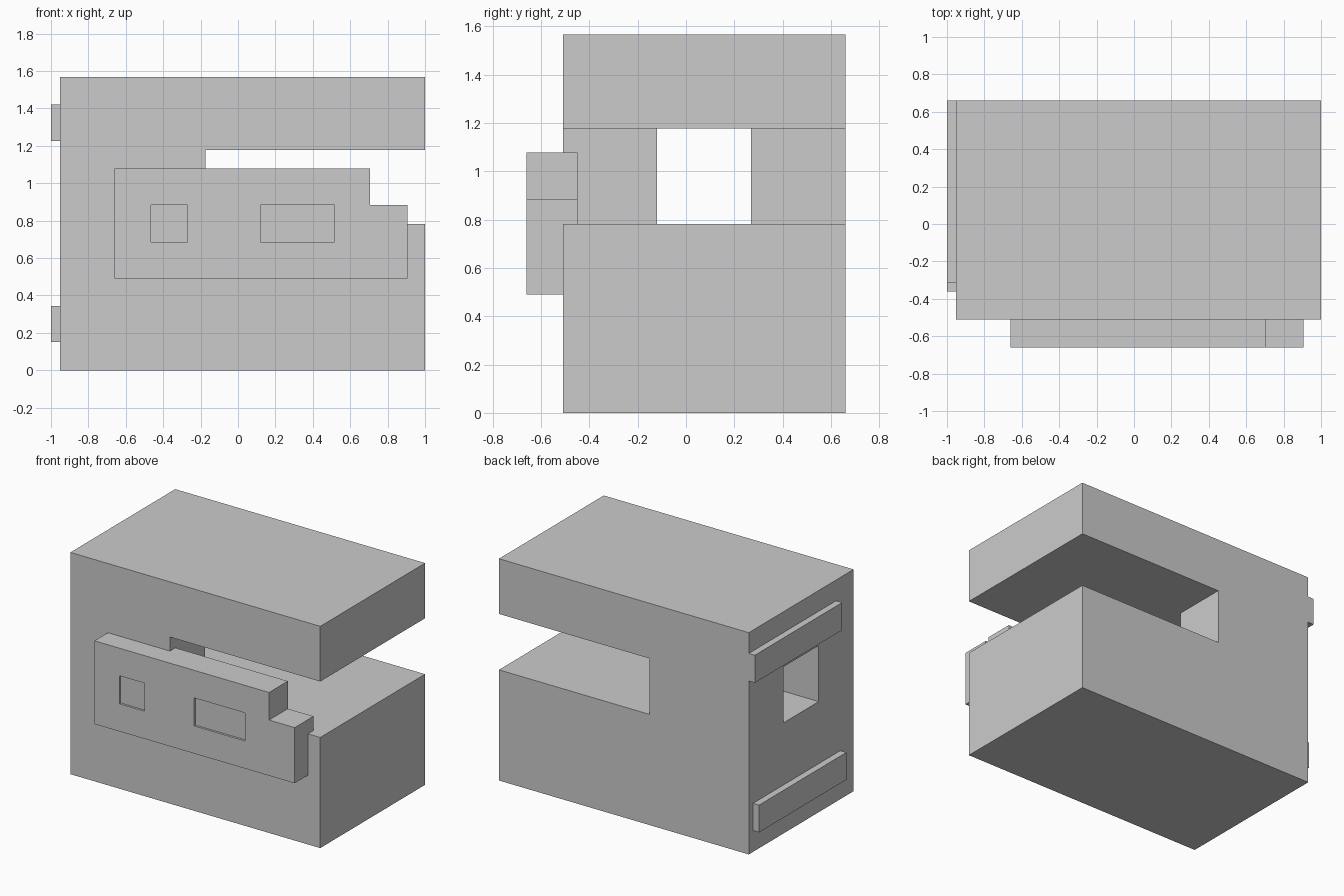
import bpy
import bmesh
from mathutils import Vector

default = bpy.data.objects.get("Cube")
if default:
    bpy.data.objects.remove(default, do_unlink=True)

grey = bpy.data.materials.new("plain grey")
grey.use_nodes = True
grey.diffuse_color = (0.6, 0.6, 0.6, 1)
grey.node_tree.nodes["Principled BSDF"].inputs["Base Color"].default_value = (0.6, 0.6, 0.6, 1)


def prism(name, outline, offset):
    """Extrude a flat outline of 3D points along an offset."""
    bm = bmesh.new()
    face = bm.faces.new([bm.verts.new(p) for p in outline])
    extruded = bmesh.ops.extrude_face_region(bm, geom=[face], use_keep_orig=True)["geom"]
    moved = [g for g in extruded if isinstance(g, bmesh.types.BMVert)]
    bmesh.ops.translate(bm, verts=moved, vec=Vector(offset))
    bmesh.ops.recalc_face_normals(bm, faces=bm.faces)
    mesh = bpy.data.meshes.new(name)
    bm.to_mesh(mesh)
    bm.free()
    mesh.materials.append(grey)
    obj = bpy.data.objects.new(name, mesh)
    bpy.context.collection.objects.link(obj)
    return obj


def box(name, x0, x1, y0, y1, z0, z1):
    outline = [(x0, y0, z0), (x1, y0, z0), (x1, y1, z0), (x0, y1, z0)]
    return prism(name, outline, (0, 0, z1 - z0))


def cut(target, cutter):
    """Subtract the cutter, then discard it."""
    cutter.hide_render = True
    mod = target.modifiers.new("cut", "BOOLEAN")
    mod.operation = "DIFFERENCE"
    mod.solver = "EXACT"
    mod.object = cutter
    bpy.context.view_layer.objects.active = target
    bpy.ops.object.modifier_apply(modifier=mod.name)
    bpy.data.objects.remove(cutter, do_unlink=True)


# Main body: block with an open slot that narrows to a window in the end wall
body = box("main_body", -0.953, 1, -0.51, 0.66, 0, 1.567)
slot = [(-0.175, -0.8), (1.2, -0.8), (1.2, 0.9), (-0.175, 0.9),
        (-0.175, 0.27), (-1.2, 0.27), (-1.2, -0.12), (-0.175, -0.12)]
cut(body, prism("slot_cutter", [(x, y, 0.782) for x, y in slot], (0, 0, 0.395)))

# Front panel: stepped plate with two shallow recesses
panel_outline = [(-0.66, 0.49), (0.905, 0.49), (0.905, 0.883),
                 (0.705, 0.883), (0.705, 1.078), (-0.66, 1.078)]
panel = prism("front_panel", [(x, -0.66, z) for x, z in panel_outline], (0, 0.21, 0))
for x0, x1 in ((-0.465, -0.27), (0.12, 0.515)):
    cut(panel, box("recess_cutter", x0, x1, -0.8, -0.645, 0.685, 0.883))

# Side rails on the end wall
box("upper_side_rail", -1, -0.95, -0.315, 0.66, 1.225, 1.42)
box("lower_side_rail", -1, -0.95, -0.362, 0.612, 0.15, 0.343)
